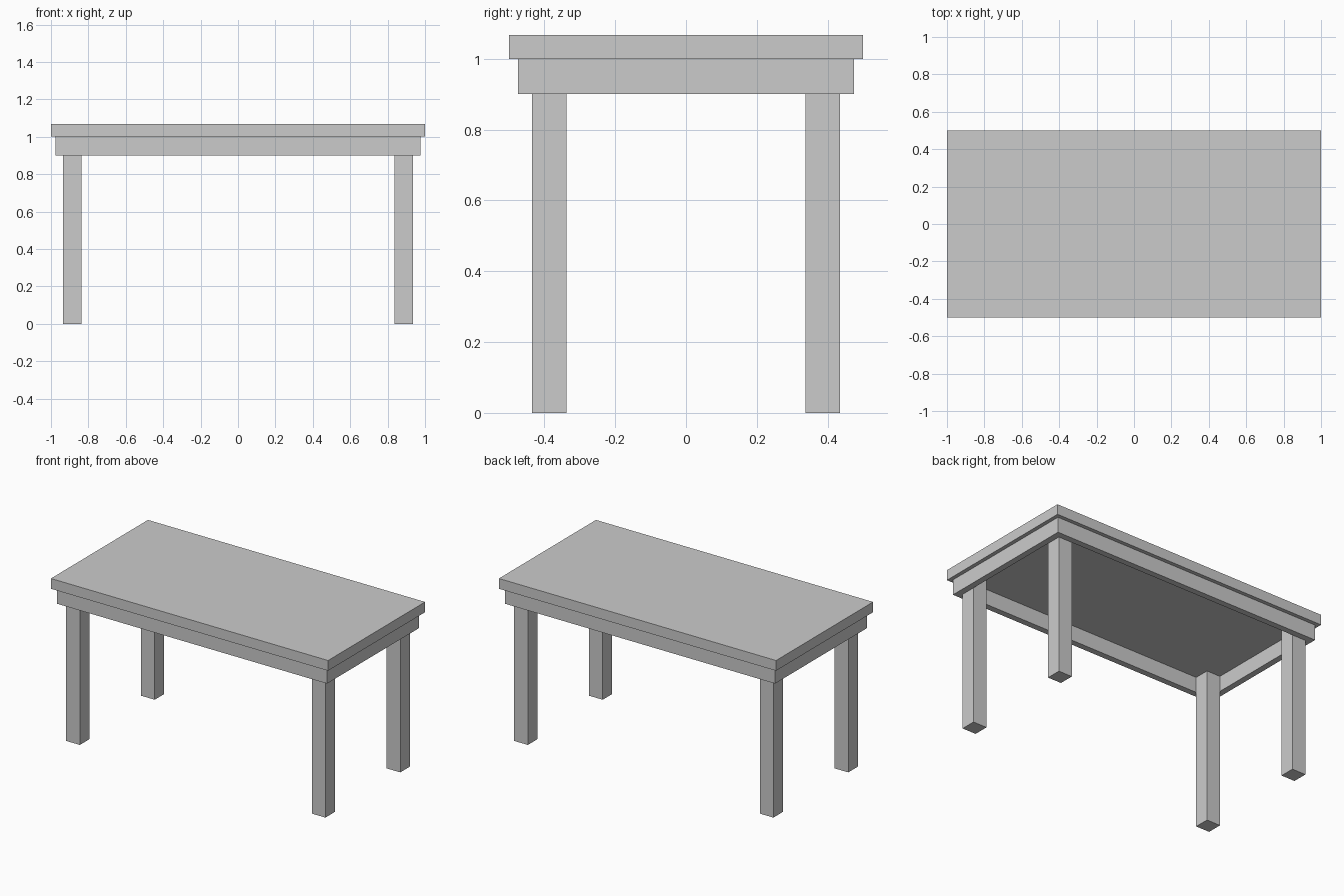
import bpy

if "Cube" in bpy.data.objects:
    bpy.data.objects.remove(bpy.data.objects["Cube"])


def box(name, x, y, z):
    """Axis-aligned box from (min, max) ranges."""
    bpy.ops.mesh.primitive_cube_add(
        size=1, location=[(r[0] + r[1]) / 2 for r in (x, y, z)])
    ob = bpy.context.object
    ob.name = name
    ob.scale = [r[1] - r[0] for r in (x, y, z)]
    bpy.ops.object.transform_apply(location=False, rotation=False, scale=True)
    return ob


APRON_X, APRON_Y, BOARD, LEG = 0.975, 0.475, 0.04, 0.098
inner_x, inner_y = APRON_X - BOARD, APRON_Y - BOARD

# Table top
box("table_top", (-1, 1), (-0.5, 0.5), (1.0, 1.067))

# Apron boards: long ones front and back, short ones fitted between them
for side, s in (("front", -1), ("back", 1)):
    box(f"{side}_apron", (-APRON_X, APRON_X),
        sorted((s * inner_y, s * APRON_Y)), (0.9, 1.0))
for side, s in (("left", -1), ("right", 1)):
    box(f"{side}_apron", sorted((s * inner_x, s * APRON_X)),
        (-inner_y, inner_y), (0.9, 1.0))

# Square legs standing in the inner corners of the apron
for depth, sy in (("front", -1), ("back", 1)):
    for side, sx in (("left", -1), ("right", 1)):
        box(f"{depth}_{side}_leg",
            sorted((sx * (inner_x - LEG), sx * inner_x)),
            sorted((sy * (inner_y - LEG), sy * inner_y)), (0, 1.0))
